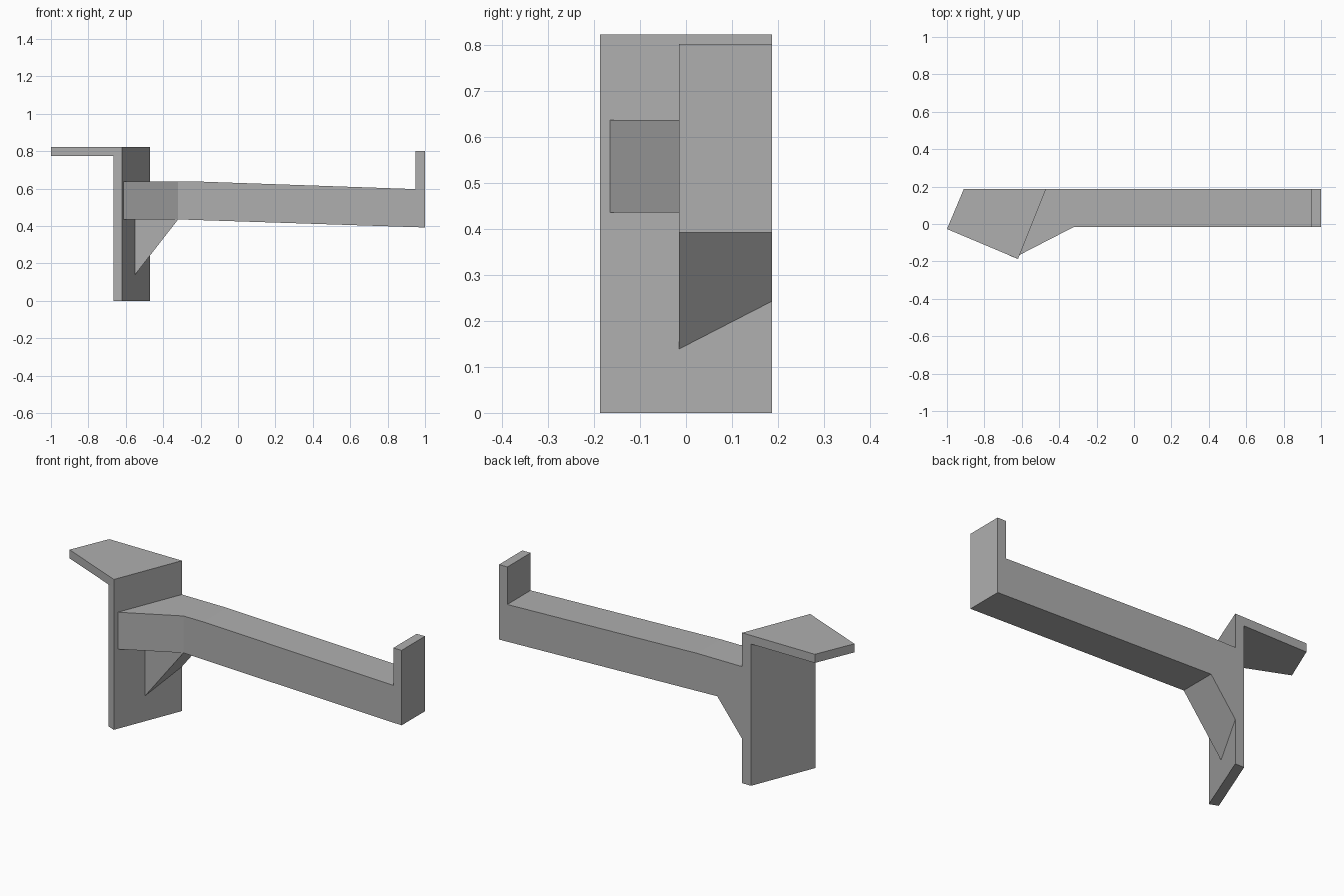
import bpy
import bmesh
from mathutils import Vector

if "Cube" in bpy.data.objects:
    bpy.data.objects.remove(bpy.data.objects["Cube"])

GREY = (0.43, 0.43, 0.43, 1)
grey = bpy.data.materials.new("plain_grey")
grey.use_nodes = True
grey.diffuse_color = GREY
grey.node_tree.nodes["Principled BSDF"].inputs["Base Color"].default_value = GREY

# Slanted inner face of the wall plate, which the arm butts against
FRONT = Vector((-0.62, -0.187, 0))
BACK = Vector((-0.47, 0.187, 0))
ALONG = (BACK - FRONT).normalized()
NORMAL = Vector((ALONG.y, -ALONG.x, 0))


def prism(name, outline, axis, low, high, trim=False):
    """Extrude a flat outline along y or z; optionally trim it at the wall plate."""
    def place(a, b, c):
        return (a, b, c) if axis == "z" else (a, c, b)

    bm = bmesh.new()
    base = bm.faces.new([bm.verts.new(place(a, b, low)) for a, b in outline])
    new = bmesh.ops.extrude_face_region(bm, geom=[base])["geom"]
    shift = Vector(place(0, 0, high - low))
    bmesh.ops.translate(bm, vec=shift, verts=[v for v in new if isinstance(v, bmesh.types.BMVert)])
    if trim:
        geom = bm.verts[:] + bm.edges[:] + bm.faces[:]
        cut = bmesh.ops.bisect_plane(bm, geom=geom, plane_co=FRONT, plane_no=NORMAL,
                                     clear_inner=True)["geom_cut"]
        bmesh.ops.edgeloop_fill(bm, edges=[e for e in cut if isinstance(e, bmesh.types.BMEdge)])
    bmesh.ops.recalc_face_normals(bm, faces=bm.faces)
    mesh = bpy.data.meshes.new(name)
    bm.to_mesh(mesh)
    bm.free()
    mesh.materials.append(grey)
    obj = bpy.data.objects.new(name, mesh)
    bpy.context.collection.objects.link(obj)
    return obj


# Upright wall plate, its back end cut square with the arm
inner = FRONT - NORMAL * 0.05
prism("wall_plate", [FRONT.xy, BACK.xy, (-0.524, 0.187), inner.xy], "z", 0, 0.775)

# Flat flange on top of the plate
prism("top_flange", [FRONT.xy, BACK.xy, (-0.91, 0.187), (-1, -0.027)], "z", 0.775, 0.822)

# Tapering arm with upturned tip and gusset below, in side profile
prism("arm_and_gusset",
      [(-0.65, 0.012), (-0.32, 0.435), (1, 0.392), (1, 0.802), (0.95, 0.802),
       (0.95, 0.597), (-0.2, 0.637), (-0.65, 0.637)],
      "y", -0.015, 0.187, trim=True)

# Flared cheek widening the arm where it meets the plate
prism("arm_flare", [(-0.65, -0.185), (-0.32, -0.015), (-0.65, -0.015)],
      "z", 0.435, 0.637, trim=True)
